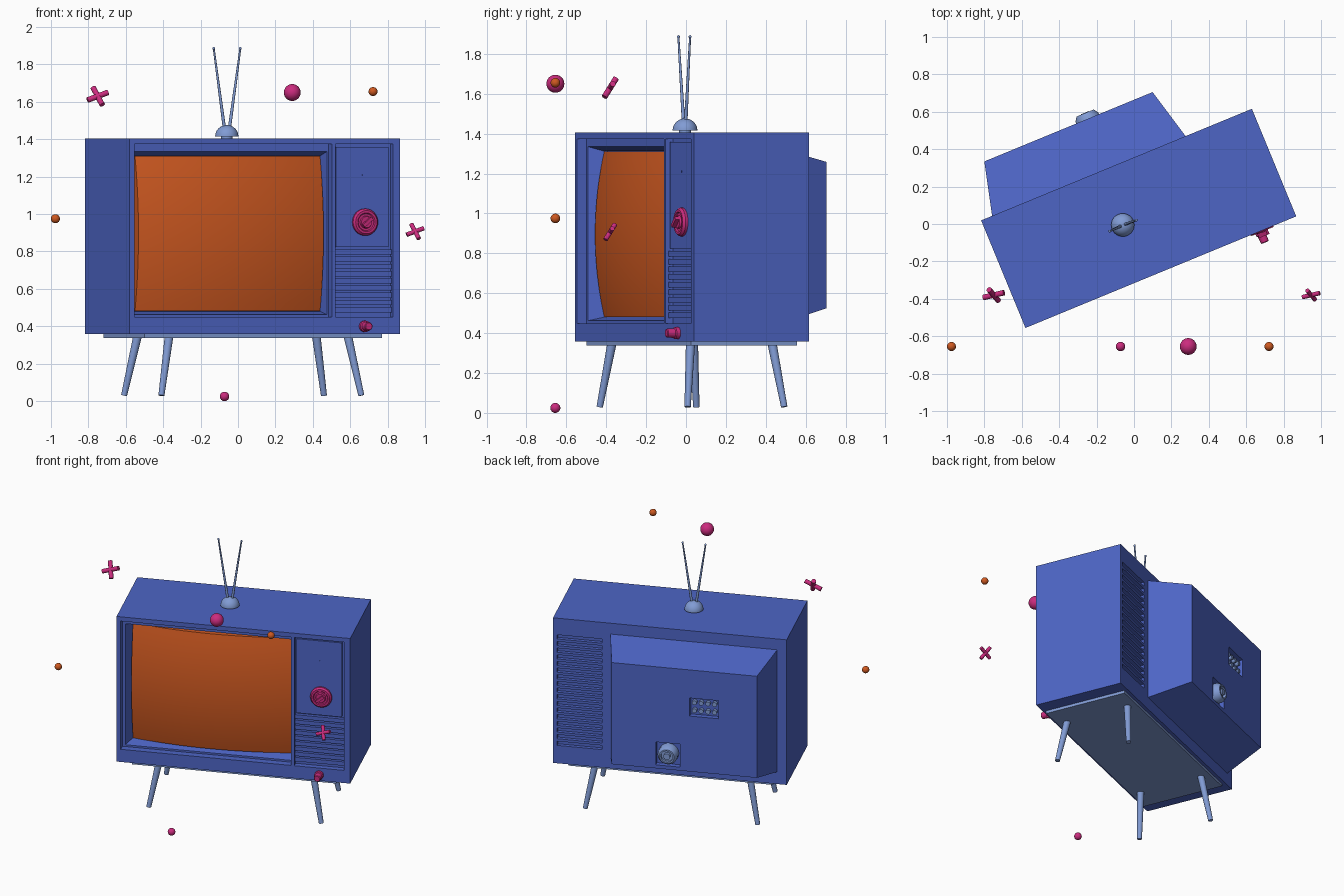
import bpy, bmesh, math
from mathutils import Matrix, Vector

if "Cube" in bpy.data.objects:
    bpy.data.objects.remove(bpy.data.objects["Cube"])

# The set is turned on its vertical axis; parts are built in its own frame (x right, y back)
SET = Matrix.Translation((0.025, 0.03, 0)) @ Matrix.Rotation(math.radians(22.4), 4, 'Z')
ONE = Matrix.Identity(4)


def colour(name, rgb):
    m = bpy.data.materials.new(name)
    m.diffuse_color = (*rgb, 1)
    m.use_nodes = True
    m.node_tree.nodes["Principled BSDF"].inputs["Base Color"].default_value = m.diffuse_color
    return m


BLUE = colour("blue", (0.075, 0.13, 0.56))
PALE = colour("pale_blue", (0.22, 0.33, 0.66))
ORANGE = colour("orange", (0.62, 0.10, 0.015))
PINK = colour("pink", (0.60, 0.025, 0.21))


def finish(name, bm, mat, frame=SET, smooth=False, closed=True):
    if closed:
        bmesh.ops.recalc_face_normals(bm, faces=bm.faces)
    me = bpy.data.meshes.new(name)
    bm.to_mesh(me)
    bm.free()
    me.materials.append(mat)
    ob = bpy.data.objects.new(name, me)
    bpy.context.collection.objects.link(ob)
    ob.matrix_world = frame
    if smooth:
        bpy.ops.object.select_all(action='DESELECT')
        ob.select_set(True)
        bpy.context.view_layer.objects.active = ob
        bpy.ops.object.shade_smooth_by_angle(angle=math.radians(35))
    return ob


def add_box(bm, x0, x1, y0, y1, z0, z1):
    m = Matrix.Translation(((x0 + x1) / 2, (y0 + y1) / 2, (z0 + z1) / 2)) @ \
        Matrix.Diagonal((x1 - x0, y1 - y0, z1 - z0, 1))
    bmesh.ops.create_cube(bm, size=1, matrix=m)


def boxes(name, dims, mat):
    bm = bmesh.new()
    for d in dims:
        add_box(bm, *d)
    return finish(name, bm, mat)


def carve(ob, dims):
    """Cut box-shaped pockets out of an object."""
    cutter = boxes("pocket_cutter", dims, BLUE)
    cutter.hide_render = True
    mod = ob.modifiers.new("pockets", 'BOOLEAN')
    mod.operation, mod.solver, mod.object = 'DIFFERENCE', 'EXACT', cutter
    bpy.context.view_layer.update()
    ev = ob.evaluated_get(bpy.context.evaluated_depsgraph_get())
    me = bpy.data.meshes.new_from_object(ev)
    ob.modifiers.clear()
    ob.data = me
    bpy.data.objects.remove(cutter)


def lathe(name, profile, local, mat, segs=32):
    """Turn (radius, height) points around the local z axis."""
    bm = bmesh.new()
    vs = [bm.verts.new((r, 0, h)) for r, h in profile]
    es = [bm.edges.new(p) for p in zip(vs, vs[1:])]
    bmesh.ops.spin(bm, geom=vs + es, cent=(0, 0, 0), axis=(0, 0, 1),
                   angle=math.tau, steps=segs, use_merge=True)
    bmesh.ops.remove_doubles(bm, verts=bm.verts, dist=1e-5)
    return finish(name, bm, mat, SET @ local, smooth=True)


def rod(bm, a, b, r0, r1, segs=16):
    a, b = Vector(a), Vector(b)
    d = b - a
    m = Matrix.Translation((a + b) / 2) @ d.to_track_quat('Z', 'Y').to_matrix().to_4x4()
    bmesh.ops.create_cone(bm, cap_ends=True, segments=segs, radius1=r0, radius2=r1,
                          depth=d.length, matrix=m)


def facing(x, y, z, back=False):
    """Frame whose z axis points out of the front (or back) of the set."""
    return Matrix.Translation((x, y, z)) @ Matrix.Rotation(math.radians(-90 if back else 90), 4, 'X')


def rect_loft(bm, *rings):
    loops = [[bm.verts.new(p) for p in ((a, y, c), (b, y, c), (b, y, d), (a, y, d))]
             for a, b, y, c, d in rings]
    for p, q in zip(loops, loops[1:]):
        for i in range(4):
            j = (i + 1) % 4
            bm.faces.new((p[i], p[j], q[j], q[i]))
    return loops


# Cabinet with screen pocket, control pocket and rear vent slots
cabinet = boxes("cabinet", [(-0.783, 0.783, -0.311, 0.311, 0.358, 1.405)], BLUE)
pockets = [(-0.755, 0.387, -0.4, -0.17, 0.449, 1.374),
           (0.408, 0.742, -0.4, -0.272, 0.449, 1.374)]
pockets += [(0.455, 0.755, 0.285, 0.4, 0.487 + i * 0.048, 0.517 + i * 0.048) for i in range(17)]
carve(cabinet, pockets)

# Tapered rear housing with two socket recesses
bm = bmesh.new()
front, back = rect_loft(bm, (-0.72, 0.40, 0.309, 0.445, 1.327), (-0.647, 0.326, 0.596, 0.525, 1.258))
bm.faces.new(front)
bm.faces.new(back)
housing = finish("rear_housing", bm, BLUE)
carve(housing, [(-0.39, -0.196, 0.56, 0.7, 0.925, 1.055), (-0.13, 0.03, 0.56, 0.7, 0.55, 0.715)])

# Rear terminals and round socket
for i in range(4):
    for j in range(2):
        lathe("terminal", [(0, 0), (0.016, 0), (0.016, 0.025), (0, 0.025)],
              facing(-0.36 + i * 0.045, 0.56, 0.96 + j * 0.058, True), PALE, 12)
lathe("rear_socket", [(0, 0), (0.066, 0), (0.066, 0.045), (0.05, 0.07), (0.04, 0.07), (0.04, 0.05),
                      (0.022, 0.05), (0.022, 0.072), (0, 0.072)],
      facing(-0.05, 0.56, 0.632, True), PALE)

# Sloping bezel around the screen
bm = bmesh.new()
rect_loft(bm, (-0.755, 0.387, -0.17, 0.449, 1.374), (-0.755, 0.387, -0.262, 0.449, 1.374),
          (-0.735, 0.38, -0.262, 0.462, 1.335), (-0.702, 0.372, -0.187, 0.48, 1.312),
          (-0.702, 0.372, -0.17, 0.48, 1.312))
finish("screen_bezel", bm, BLUE)

# Bulging screen with a skirt running back into the cabinet
bm = bmesh.new()
bmesh.ops.create_grid(bm, x_segments=24, y_segments=20, size=1)
for v in bm.verts:
    a, b = v.co.x, v.co.y
    v.co = (-0.165 + 0.535 * a, -0.187 - 0.055 * (1 - a * a) - 0.05 * (1 - b * b), 0.896 + 0.415 * b)
skirt = bmesh.ops.extrude_edge_only(bm, edges=[e for e in bm.edges if e.is_boundary])
for v in skirt["geom"]:
    if isinstance(v, bmesh.types.BMVert):
        v.co.y = -0.169
finish("screen", bm, ORANGE, smooth=True)

# Control panel and speaker grille
boxes("control_panel", [(0.42, 0.722, -0.292, -0.27, 0.823, 1.358)], BLUE)
boxes("speaker_grille", [(0.41, 0.74, -0.296, -0.27, 0.475 + i * 0.0385, 0.503 + i * 0.0385)
                         for i in range(9)], BLUE)
lathe("indicator", [(0, 0), (0.005, 0), (0.005, 0.004), (0, 0.004)], facing(0.575, -0.291, 1.21), BLUE, 12)

# Channel dial with grip, and power knob
lathe("channel_dial", [(0, 0), (0.072, 0), (0.072, 0.014), (0.062, 0.026), (0.05, 0.026), (0.045, 0.02),
                       (0.034, 0.02), (0.03, 0.03), (0, 0.03)], facing(0.585, -0.291, 0.957), PINK)
bm = bmesh.new()
add_box(bm, -0.032, 0.032, -0.009, 0.009, 0.025, 0.052)
finish("dial_grip", bm, PINK, SET @ facing(0.585, -0.291, 0.957) @ Matrix.Rotation(math.radians(40), 4, 'Z'))
lathe("power_knob", [(0, 0), (0.03, 0), (0.03, 0.02), (0.024, 0.024), (0.022, 0.062), (0.018, 0.066),
                     (0, 0.066)], facing(0.575, -0.311, 0.40), PINK, 24)

# Base plate and splayed legs
boxes("base_plate", [(-0.686, 0.686, -0.288, 0.288, 0.338, 0.36)], PALE)
for sx in (-1, 1):
    for sy in (-1, 1):
        bm = bmesh.new()
        rod(bm, (sx * 0.578, sy * 0.262, 0.03), (sx * 0.518, sy * 0.222, 0.342), 0.016, 0.023, 20)
        finish("leg", bm, PALE, smooth=True)

# Antenna: neck, dome and two tapered rods with ball tips
dome = [(0, 0), (0.03, 0), (0.03, 0.012)]
dome += [(0.062 * math.cos(math.pi / 2 * i / 10), 0.012 + 0.06 * math.sin(math.pi / 2 * i / 10))
         for i in range(10)] + [(0, 0.072)]
lathe("antenna_base", dome, Matrix.Translation((-0.092, 0, 1.404)), PALE)
for s in (-1, 1):
    bm = bmesh.new()
    tip = (-0.092 + s * 0.077, -0.004, 1.886)
    rod(bm, (-0.092 + s * 0.014, -0.002, 1.455), tip, 0.009, 0.005, 12)
    bmesh.ops.create_uvsphere(bm, u_segments=12, v_segments=8, radius=0.0075, matrix=Matrix.Translation(tip))
    finish("antenna_rod", bm, PALE, smooth=True)

# Floating decorations: balls and crosses
for pos, r, mat in (((-0.976, -0.655, 0.975), 0.024, ORANGE), ((0.722, -0.655, 1.655), 0.024, ORANGE),
                    ((0.29, -0.655, 1.65), 0.045, PINK), ((-0.072, -0.655, 0.025), 0.025, PINK)):
    bm = bmesh.new()
    bmesh.ops.create_uvsphere(bm, u_segments=24, v_segments=16, radius=r)
    finish("floating_ball", bm, mat, Matrix.Translation(pos), smooth=True)

for pos, half, r in (((-0.75, -0.38, 1.63), 0.06, 0.015), ((0.947, -0.38, 0.907), 0.05, 0.012)):
    bm = bmesh.new()
    rod(bm, (-half, 0, 0), (half, 0, 0), r, r)
    rod(bm, (0, 0, -half), (0, 0, half), r, r)
    tilt = Matrix.Rotation(math.radians(-32), 4, 'X') @ Matrix.Rotation(math.radians(-24), 4, 'Y')
    finish("floating_cross", bm, PINK, Matrix.Translation(pos) @ tilt, smooth=True)
